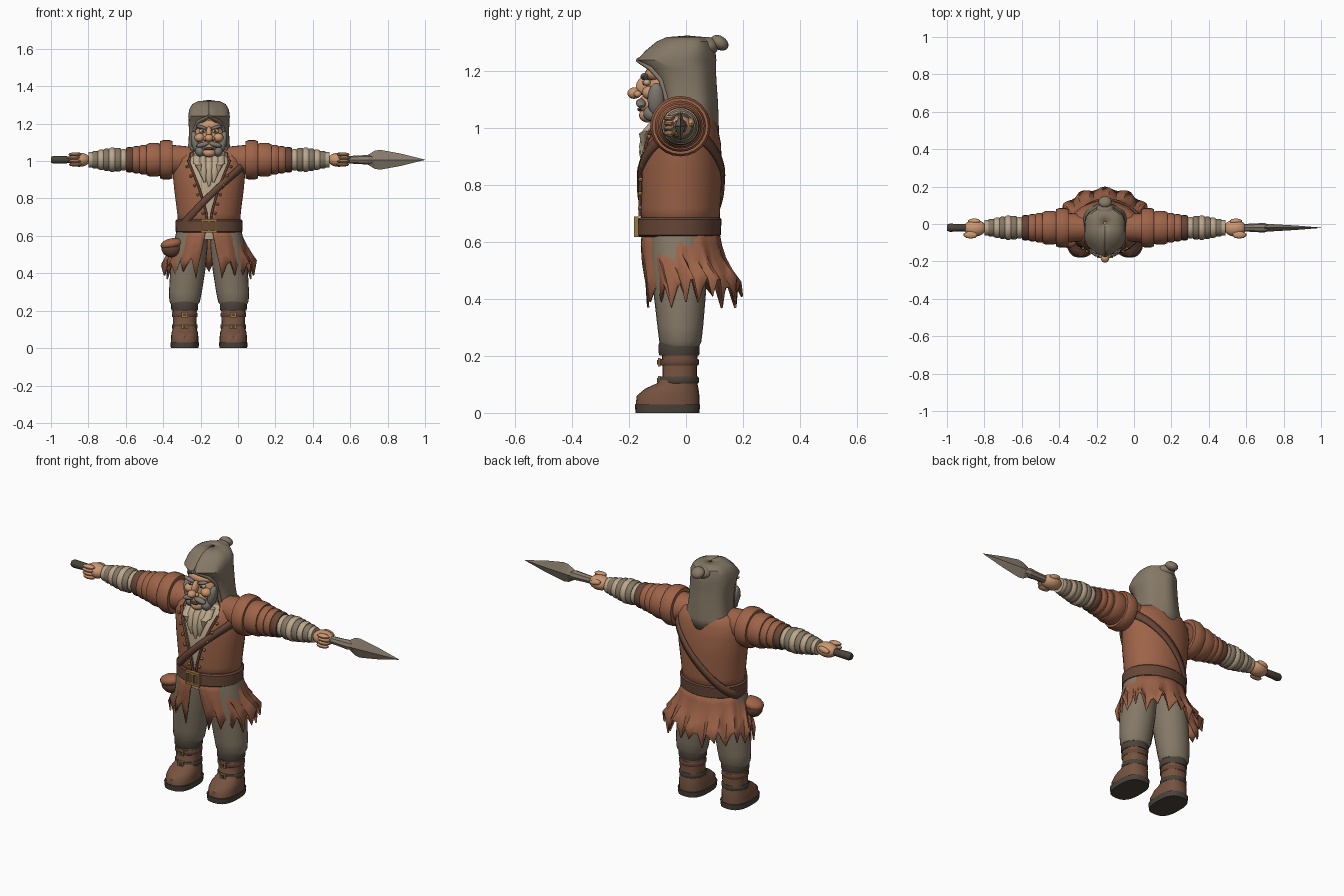
import bpy, bmesh, math, random
from mathutils import Matrix, Vector

random.seed(4)
if "Cube" in bpy.data.objects:
    bpy.data.objects.remove(bpy.data.objects["Cube"], do_unlink=True)

CX = -0.155          # body centre line
ARM_Y, ARM_Z = -0.02, 1.007
made = []


def paint(name, r, g, b):
    m = bpy.data.materials.new(name)
    m.use_nodes = True
    m.diffuse_color = (r, g, b, 1)
    node = m.node_tree.nodes["Principled BSDF"]
    node.inputs["Base Color"].default_value = (r, g, b, 1)
    node.inputs["Roughness"].default_value = 0.8
    return m


COAT = paint("russet_leather", 0.34, 0.125, 0.065)
CLOTH = paint("grey_cloth", 0.235, 0.19, 0.135)
BOOT = paint("boot_leather", 0.18, 0.085, 0.05)
BELT = paint("belt_leather", 0.135, 0.062, 0.038)
DARK = paint("dark_leather", 0.07, 0.055, 0.042)
CREAM = paint("cream_linen", 0.50, 0.39, 0.26)
SKIN = paint("skin", 0.60, 0.31, 0.165)
HAIR = paint("grey_hair", 0.21, 0.19, 0.165)
GOLD = paint("brass", 0.33, 0.19, 0.06)
STEEL = paint("dull_steel", 0.25, 0.2, 0.15)


def finish(name, bm, mat, smooth=True):
    me = bpy.data.meshes.new(name)
    bm.to_mesh(me)
    bm.free()
    me.materials.append(mat)
    ob = bpy.data.objects.new(name, me)
    bpy.context.collection.objects.link(ob)
    if smooth:
        made.append(ob)
    return ob


def power(v, p):
    return math.copysign(abs(v) ** p, v)


def tube(name, rings, mat, axis="z", n=24, p=1.0, smooth=True, side=1):
    """Closed loft of ellipses: z rings are (z, x, y, rx, ry); x rings are (distance, ry, rz)."""
    bm = bmesh.new()
    loops = []
    for ring in rings:
        loop = []
        for i in range(n):
            a = math.tau * i / n
            c, s = power(math.cos(a), p), power(math.sin(a), p)
            if axis == "z":
                z, x, y, rx, ry = ring
                co = (CX + x + rx * c, y + ry * s, z)
            else:
                d, ry, rz = ring
                co = (CX + side * d, ARM_Y + ry * c, ARM_Z + rz * s)
            loop.append(bm.verts.new(co))
        loops.append(loop)
    for lo, hi in zip(loops, loops[1:]):
        for i in range(n):
            j = (i + 1) % n
            bm.faces.new((lo[i], lo[j], hi[j], hi[i]))
    bm.faces.new(loops[0][::-1])
    bm.faces.new(loops[-1])
    bmesh.ops.recalc_face_normals(bm, faces=bm.faces)
    return finish(name, bm, mat, smooth)


def spot(rows, z, a, grow=0.0):
    """Point on a garment made of (z, y, rx, ry, gap) rows, at angle a from the front."""
    lo, hi = next(((l, h) for l, h in zip(rows, rows[1:]) if z <= h[0]), rows[-2:])
    t = min(1, max(0, (z - lo[0]) / (hi[0] - lo[0])))
    _, y, rx, ry, gap = [u + (v - u) * t for u, v in zip(lo, hi)]
    a = gap if a is None else a
    return Vector((CX + (rx + grow) * math.sin(a), y - (ry + grow) * math.cos(a), z))


def shell(name, rows, mat, n=48, folds=0, ripple=0.0, hem=None, thick=0.012):
    """Garment open at the front by a gap angle, with optional folds and a torn hem."""
    bm = bmesh.new()
    grid = []
    for k, (z, y, rx, ry, gap) in enumerate(rows):
        low = 1 - k / (len(rows) - 1)
        line = []
        for i in range(n + 1):
            a = gap + (math.tau - 2 * gap) * i / n
            f = 1 + ripple * math.cos(folds * a) * (low if hem else 1)
            drop = hem[i] * low ** 2 if hem else 0
            line.append(bm.verts.new((CX + rx * f * math.sin(a), y - ry * f * math.cos(a), z + drop)))
        grid.append(line)
    for lo, hi in zip(grid, grid[1:]):
        for i in range(n):
            bm.faces.new((lo[i], lo[i + 1], hi[i + 1], hi[i]))
    ob = finish(name, bm, mat)
    mod = ob.modifiers.new("thickness", "SOLIDIFY")
    mod.thickness, mod.offset = thick, -1
    return ob


def ball(name, x, y, z, size, mat, turn=0.0, tilt=0.0, seg=16):
    bm = bmesh.new()
    m = (Matrix.Translation((CX + x, y, z)) @ Matrix.Rotation(turn, 4, "Y")
         @ Matrix.Rotation(tilt, 4, "X") @ Matrix.Diagonal((*size, 1)))
    bmesh.ops.create_uvsphere(bm, u_segments=seg, v_segments=seg // 2 + 2, radius=1, matrix=m)
    return finish(name, bm, mat)


def box(name, x, y, z, size, mat):
    bm = bmesh.new()
    bmesh.ops.create_cube(bm, size=1, matrix=Matrix.Translation((CX + x, y, z)) @ Matrix.Diagonal((*size, 1)))
    return finish(name, bm, mat, False)


def rope(name, pts, r, mat):
    cu = bpy.data.curves.new(name, "CURVE")
    cu.dimensions = "3D"
    cu.bevel_depth, cu.bevel_resolution, cu.use_fill_caps = r, 2, True
    sp = cu.splines.new("POLY")
    sp.points.add(len(pts) - 1)
    for q, co in zip(sp.points, pts):
        q.co = (*co, 1)
    cu.materials.append(mat)
    ob = bpy.data.objects.new(name, cu)
    bpy.context.collection.objects.link(ob)


def mirror(co):
    return Vector((2 * CX - co.x, co.y, co.z))


# Shirt, coat, torn skirt
tube("shirt", [(0.58, 0, -.02, .14, .12), (0.7, 0, -.02, .155, .128), (0.86, 0, -.017, .17, .133),
               (0.98, 0, -.012, .17, .12), (1.04, 0, 0, .1, .08)], CREAM, n=32)
coat = [(.64, -.02, .165, .137, .04), (.72, -.02, .17, .14, .08), (.85, -.017, .186, .145, .27),
        (.95, -.015, .196, .137, .47), (1.01, -.012, .194, .122, .62), (1.05, -.005, .16, .1, .7),
        (1.07, 0, .1, .07, .7)]
shell("coat", coat, COAT)
skirt = [(.44, .02, .245, .172, .3), (.49, .005, .222, .158, .26), (.54, -.01, .2, .15, .2),
         (.59, -.018, .18, .143, .15), (.65, -.02, .165, .135, .08)]
tatters = [random.choice((-.07, -.05, -.03)) if i % 3 == 0 else random.uniform(-.01, .04) for i in range(61)]
shell("torn_skirt", skirt, COAT, n=60, folds=12, ripple=.05, hem=tatters, thick=.008)

# Belt, buckle, pouch
tube("belt", [(.618, 0, -.025, .17, .14), (.624, 0, -.025, .178, .147), (.68, 0, -.022, .18, .147),
              (.687, 0, -.022, .172, .14)], BELT, n=40)
for dz in (-.03, .03):
    box("buckle_bar", 0, -.174, .653 + dz, (.085, .016, .012), GOLD)
for dx in (-.038, 0, .038):
    box("buckle_side", dx, -.174, .653, (.011, .016, .065), GOLD)
ball("pouch", -.2, -.075, .535, (.055, .045, .05), BELT)
ball("pouch_flap", -.2, -.078, .557, (.06, .05, .03), COAT, turn=-.2)

# Shoulder strap looping round the chest and back
bm = bmesh.new()
bands = []
for i in range(48):
    a = math.tau * i / 48
    z = min(1.04, max(.63, .81 + 1.05 * .175 * math.sin(a)))
    bands.append([bm.verts.new(spot(coat, z + dz, a, .011)) for dz in (-.024, .024)])
for i in range(48):
    u, v = bands[i], bands[(i + 1) % 48]
    bm.faces.new((u[0], v[0], v[1], u[1]))
strap = finish("shoulder_strap", bm, BELT)
strap.modifiers.new("thickness", "SOLIDIFY").thickness = .012

# Coat edge trim and studs
edge = [spot(coat, .69 + .035 * i, None, .002) for i in range(10)]
for flip in (False, True):
    rope("coat_edge", [mirror(p) if flip else p for p in edge], .006, BELT)
    for z in (.72, .77, .82, .87, .92, .97):
        p = spot(coat, z, None, .004)
        x = (p.x - CX + .018) * (-1 if flip else 1)
        ball("coat_stud", x, p.y + .002, z, (.008, .008, .008), GOLD, seg=8)

# Pleated neck cloth
for dx, low in ((-.062, .93), (-.034, .885), (0, .865), (.034, .885), (.062, .93)):
    tube("neck_cloth_pleat", [(low, dx * .7, -.15, .004, .004), (low + .05, dx * .9, -.15, .02, .016),
                              (.99, dx, -.135, .024, .02), (1.03, dx, -.1, .02, .02)], CREAM, n=10)

# Head and face
ball("head", 0, -.05, 1.12, (.088, .095, .105), SKIN, seg=24)
ball("muzzle", 0, -.122, 1.085, (.05, .045, .04), SKIN)
ball("chin", 0, -.135, 1.045, (.035, .03, .025), SKIN)
ball("nose_bridge", 0, -.15, 1.15, (.016, .025, .035), SKIN, tilt=-.4)
ball("nose_tip", 0, -.182, 1.123, (.023, .024, .02), SKIN)
ball("mouth", 0, -.163, 1.066, (.026, .008, .007), DARK)
ball("forehead", 0, -.105, 1.19, (.07, .04, .03), SKIN)
for s in (-1, 1):
    ball("nostril", s * .02, -.17, 1.12, (.013, .014, .012), SKIN)
    ball("cheek", s * .05, -.128, 1.125, (.028, .027, .024), SKIN)
    ball("eye", s * .036, -.137, 1.16, (.018, .013, .012), CREAM)
    ball("pupil", s * .034, -.149, 1.159, (.007, .004, .007), DARK, seg=8)
    ball("eyebrow", s * .04, -.146, 1.181, (.031, .014, .009), HAIR, turn=-s * .3)
    ball("moustache", s * .033, -.158, 1.088, (.036, .018, .014), HAIR, turn=s * .25)
    ball("whiskers", s * .073, -.105, 1.1, (.022, .03, .06), HAIR, turn=s * .2)
    ball("jaw_beard", s * .048, -.12, 1.052, (.026, .03, .028), HAIR)

# Hood with brim, folds and drooping tip
hood = [(.985, .015, .132, .098, .85), (1.04, .01, .122, .102, .85), (1.1, .003, .112, .106, .85),
        (1.17, -.008, .11, .112, .78), (1.21, -.02, .113, .122, .55), (1.24, -.033, .114, .136, .02),
        (1.275, -.018, .109, .118, 0), (1.305, -.005, .092, .095, 0), (1.32, 0, .06, .066, 0),
        (1.325, .005, .006, .006, 0)]
shell("hood", hood, CLOTH, folds=6, ripple=.025, thick=.01)
rim = [spot(hood, row[0], None) for row in hood[:6]]
for flip in (False, True):
    pts = [mirror(p) if flip else p for p in rim]
    rope("hood_hem", pts, .009, CLOTH)
    rope("hood_lining", [p + Vector(((CX - p.x) * .1, .008, -.006)) for p in pts], .009, CREAM)
ball("hood_tip_base", 0, .07, 1.285, (.05, .045, .035), CLOTH, tilt=.2)
ball("hood_tip", 0, .118, 1.3, (.036, .034, .024), CLOTH, tilt=-.6)

# Arms: stacked puffs, wrappings, hands
for s in (-1, 1):
    def roll(name, start, end, r, mat, soft=.92):
        w = (end - start) * .25
        prof = [(start, r * soft), (start + w, r), (end - w, r), (end, r * soft)]
        tube(name, [(d, q, q) for d, q in prof], mat, "x", side=s)

    roll("shoulder_puff", .195, .262, .106, COAT, .93)
    roll("sleeve_puff", .255, .335, .09, COAT)
    roll("sleeve_roll", .33, .372, .079, COAT)
    roll("sleeve_roll", .368, .408, .073, COAT)
    roll("sleeve_cuff", .403, .445, .067, BELT)
    tube("upper_arm", [(.1, .07, .07), (.2, .08, .08)], COAT, "x", side=s)
    for k in range(6):
        r = (.058, .064, .065, .06, .054, .048)[k]
        roll("arm_wrapping", .44 + .03 * k, .474 + .03 * k, r, (CREAM, CLOTH)[k % 2], .9)
    roll("wrist_band", .618, .645, .042, CREAM, .95)
    ball("palm", s * .695, -.022, 1.007, (.06, .045, .038), SKIN)
    for k in range(4):
        ball("finger", s * (.722 - .004 * abs(k - 1)), -.058, 1.035 - .018 * k, (.036, .02, .011), SKIN, seg=10)
    ball("thumb", s * .7, .015, 1.02, (.035, .015, .015), SKIN, turn=s * .2, seg=10)

# Spear head in the left hand, handle end in the right
tube("spear_socket", [(.66, .018, .018), (.79, .022, .022), (.85, .026, .026), (.88, .016, .02)],
     STEEL, "x", n=8, smooth=False)
tube("spear_blade", [(.84, .018, .02), (.885, .02, .048), (.915, .018, .053), (1.02, .012, .034),
                     (1.155, .001, .001)], STEEL, "x", n=4, smooth=False)
tube("handle_end", [(.68, .018, .018), (.775, .02, .02), (.83, .022, .022), (.845, .016, .016)],
     DARK, "x", n=10, side=-1)

# Legs and boots
for s in (-1, 1):
    x = s * .13
    tube("trouser_leg", [(.235, x, -.02, .074, .066), (.25, x, -.02, .082, .074), (.3, x * .97, -.02, .088, .08),
                         (.42, x * .87, -.022, .094, .092), (.55, x * .76, -.025, .092, .1),
                         (.64, x * .7, -.025, .08, .1)], CLOTH)
    tube("boot_sole", [(0, x, -.065, .074, .112), (.03, x, -.065, .077, .115)], DARK, p=.75)
    tube("boot", [(.028, x, -.065, .074, .112), (.06, x, -.063, .073, .11), (.085, x, -.05, .07, .094),
                  (.105, x, -.03, .063, .07), (.13, x, -.022, .062, .06), (.21, x, -.022, .065, .062)],
         BOOT, p=.85)
    for z, h, r, mat in ((.225, .024, .072, DARK), (.178, .012, .069, BELT), (.115, .012, .069, DARK)):
        tube("boot_strap", [(z - h, x, -.024, r * .96, r * .96), (z - h * .6, x, -.024, r, r),
                            (z + h * .6, x, -.024, r, r), (z + h, x, -.024, r * .96, r * .96)], mat)
    for z in (.178, .115):
        box("boot_buckle", x, -.094, z, (.034, .01, .03), GOLD)
        box("boot_buckle_tongue", x, -.098, z, (.018, .008, .015), DARK)

bpy.ops.object.select_all(action="DESELECT")
for ob in made:
    ob.select_set(True)
bpy.context.view_layer.objects.active = made[0]
bpy.ops.object.shade_smooth_by_angle(angle=math.radians(40))
